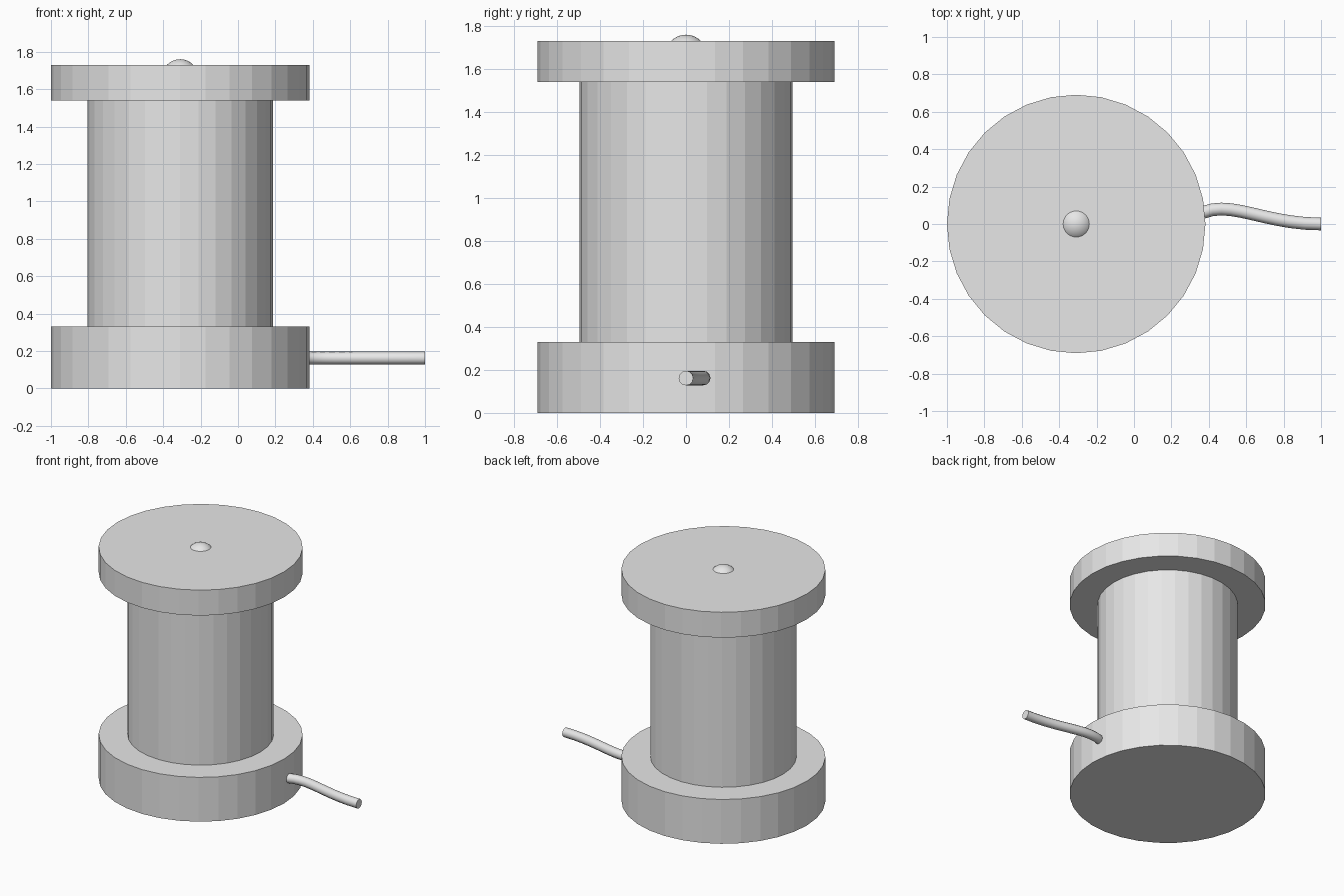
import bpy

if "Cube" in bpy.data.objects:
    bpy.data.objects.remove(bpy.data.objects["Cube"])

CX = -0.309  # axis of the spool

grey = bpy.data.materials.new("light_grey")
grey.diffuse_color = (0.8, 0.8, 0.8, 1)
grey.use_nodes = True
grey.node_tree.nodes["Principled BSDF"].inputs["Base Color"].default_value = grey.diffuse_color


def cylinder(name, radius, z0, z1):
    bpy.ops.mesh.primitive_cylinder_add(vertices=32, radius=radius, depth=z1 - z0,
                                        location=(CX, 0, (z0 + z1) / 2))
    ob = bpy.context.object
    ob.name = name
    ob.data.materials.append(grey)
    return ob


# Spool: thick base, narrower drum, thinner top flange
cylinder("base", 0.691, 0.0, 0.331)
cylinder("drum", 0.495, 0.331, 1.54)
cylinder("top_flange", 0.691, 1.54, 1.73)

# Small button dome poking out of the top
R = 0.097
bpy.ops.mesh.primitive_uv_sphere_add(segments=32, ring_count=16, radius=R,
                                     location=(CX, 0, 1.76 - R))
dome = bpy.context.object
dome.name = "top_button"
dome.data.materials.append(grey)
bpy.ops.object.shade_smooth()

# Cable leaving the base in a soft S-bend
curve = bpy.data.curves.new("cable", 'CURVE')
curve.dimensions = '3D'
curve.bevel_depth = 0.034
curve.bevel_resolution = 4
curve.use_fill_caps = True
spline = curve.splines.new('BEZIER')
spline.bezier_points.add(1)
S, Z = 0.36, 0.162
path = [((-1, 0), (-1.5, -0.5), (-0.5, 0.5)),
        ((1, 0), (0, 0), (2, 0))]
for p, (co, left, right) in zip(spline.bezier_points, path):
    p.handle_left_type = p.handle_right_type = 'FREE'
    p.co, p.handle_left, p.handle_right = [
        (1 + (x - 1) * S, y * S, Z) for x, y in (co, left, right)]
cable = bpy.data.objects.new("cable", curve)
bpy.context.collection.objects.link(cable)
curve.materials.append(grey)
